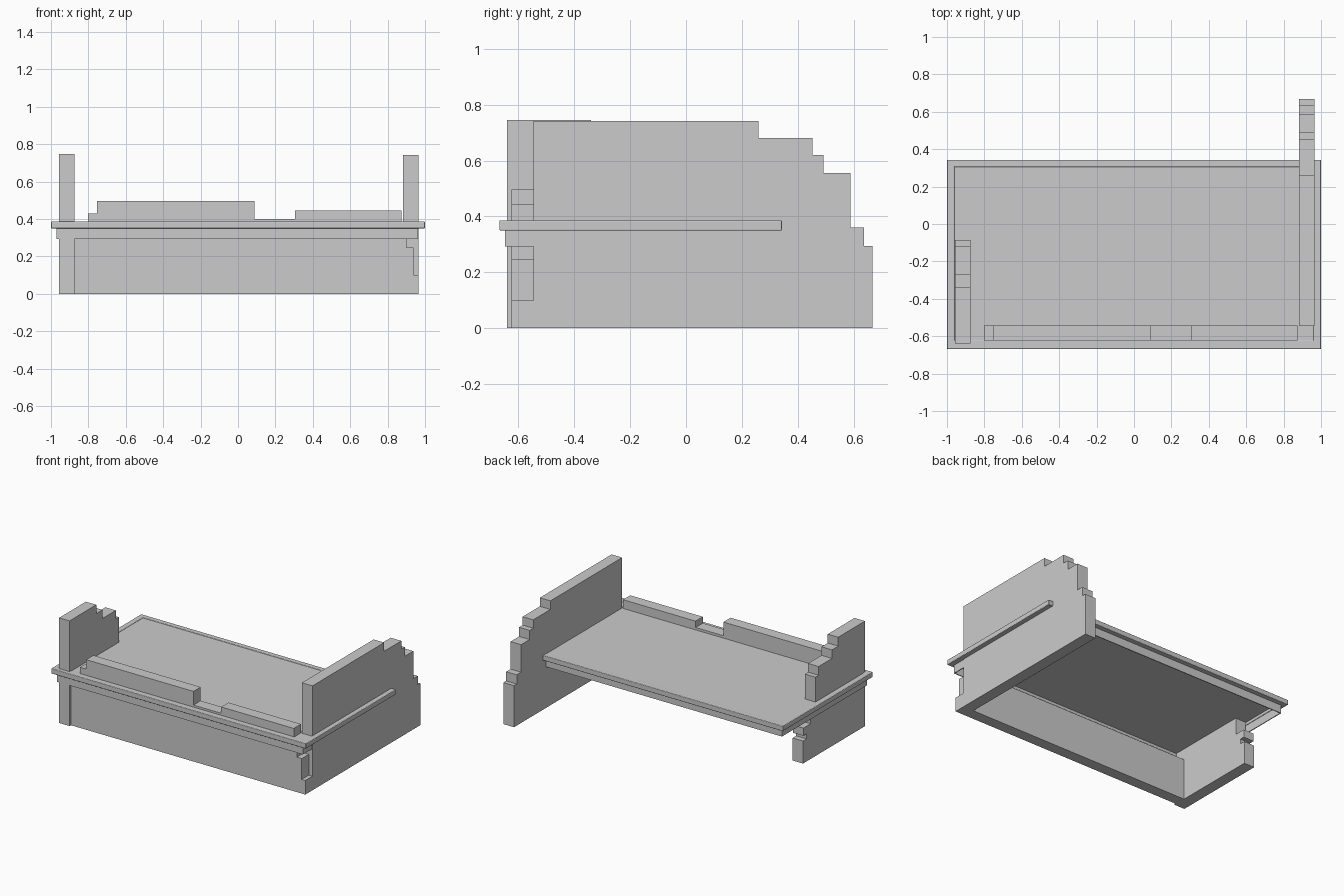
import bpy, bmesh


def prism(name, profile, axis, a, b):
    """Extrude a 2D profile along x (profile is y,z) or y (profile is x,z)."""
    bm = bmesh.new()

    def point(p, d):
        return (d, p[0], p[1]) if axis == 'x' else (p[0], d, p[1])
    face = bm.faces.new([bm.verts.new(point(p, a)) for p in profile])
    new = bmesh.ops.extrude_face_region(bm, geom=[face])['geom']
    shift = (b - a, 0, 0) if axis == 'x' else (0, b - a, 0)
    bmesh.ops.translate(bm, vec=shift,
                        verts=[v for v in new if isinstance(v, bmesh.types.BMVert)])
    bmesh.ops.recalc_face_normals(bm, faces=bm.faces)
    mesh = bpy.data.meshes.new(name)
    bm.to_mesh(mesh)
    bm.free()
    ob = bpy.data.objects.new(name, mesh)
    bpy.context.collection.objects.link(ob)
    return ob


def box(name, x0, x1, y0, y1, z0, z1):
    return prism(name, [(x0, z0), (x1, z0), (x1, z1), (x0, z1)], 'y', y0, y1)


def soften(ob, width):
    mod = ob.modifiers.new("rounded_edge", 'BEVEL')
    mod.width, mod.segments = width, 3


# Floor: thin deck, hanging skirt around it, and the rounded ledge
box("floor_deck", -0.97, 0.965, -0.645, 0.31, 0.37, 0.383)
for side, x0, x1, y0, y1, lx0, lx1, ly0, ly1 in (
        ("front", -0.97, 0.962, -0.647, -0.641, -1, 1, -0.668, -0.622),
        ("back", -0.97, 0.962, 0.303, 0.309, -1, 1, 0.305, 0.343),
        ("left", -0.97, -0.964, -0.647, 0.309, -1, -0.96, -0.668, 0.343),
        ("right", 0.956, 0.962, -0.647, 0.309, 0.96, 1, -0.668, 0.343)):
    box("skirt_" + side, x0, x1, y0, y1, 0.292, 0.372)
    soften(box("ledge_" + side, lx0, lx1, ly0, ly1, 0.35, 0.386), 0.004)

# Right wall, broken away in steps at the back
prism("right_wall", [
    (-0.545, 0), (0.668, 0), (0.668, 0.295), (0.637, 0.295), (0.637, 0.36),
    (0.588, 0.36), (0.588, 0.555), (0.492, 0.555), (0.492, 0.62), (0.452, 0.62),
    (0.452, 0.68), (0.26, 0.68), (0.26, 0.741), (-0.545, 0.741)], 'x', 0.883, 0.966)

# Left wall, shorter, with a ragged toothed end
prism("left_wall", [
    (-0.64, 0), (0.055, 0), (0.055, 0.16), (0.015, 0.16), (0.015, 0.195),
    (0.05, 0.195), (0.05, 0.25), (-0.03, 0.25), (-0.03, 0.37), (-0.085, 0.37),
    (-0.085, 0.56), (-0.12, 0.56), (-0.12, 0.622), (-0.27, 0.622),
    (-0.27, 0.683), (-0.34, 0.683), (-0.34, 0.746), (-0.64, 0.746)],
    'x', -0.957, -0.875)

# Front wall below the floor, and its ruined stump above
prism("front_wall_lower", [
    (-0.875, 0), (0.966, 0), (0.966, 0.1), (0.938, 0.1), (0.938, 0.248),
    (0.9, 0.248), (0.9, 0.292), (-0.875, 0.292)], 'y', -0.625, -0.545)
prism("front_wall_upper", [
    (-0.803, 0.375), (0.875, 0.375), (0.875, 0.445), (0.305, 0.445), (0.305, 0.4),
    (0.087, 0.4), (0.087, 0.497), (-0.755, 0.497), (-0.755, 0.43),
    (-0.803, 0.43)], 'y', -0.624, -0.543)
